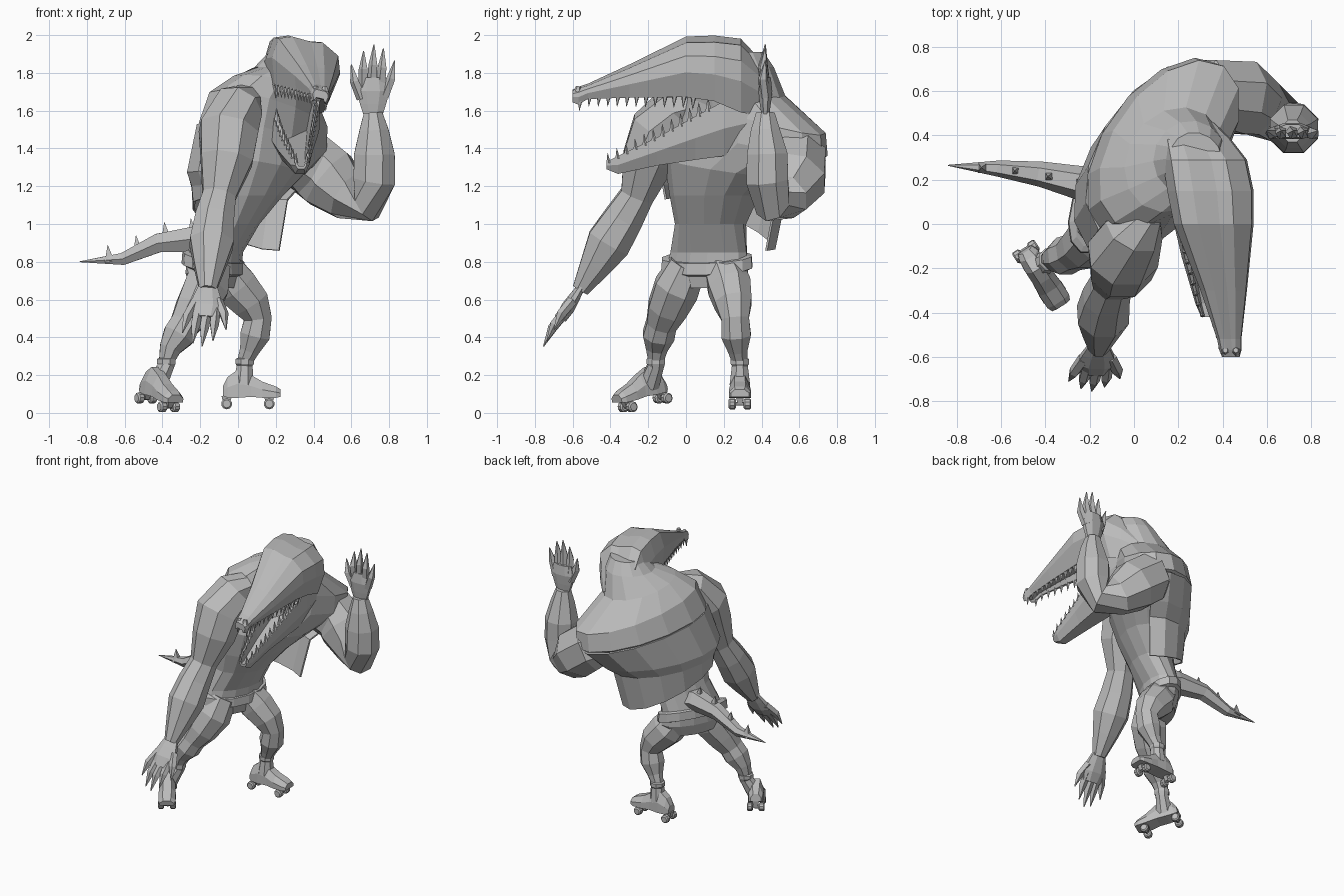
import bpy
import bmesh
import math
from mathutils import Matrix, Vector

default_cube = bpy.data.objects.get("Cube")
if default_cube:
    bpy.data.objects.remove(default_cube, do_unlink=True)

grey = bpy.data.materials.new("plain_grey")
grey.use_nodes = True
grey.diffuse_color = (0.5, 0.5, 0.5, 1)
grey.node_tree.nodes["Principled BSDF"].inputs["Base Color"].default_value = grey.diffuse_color


def finish(name, bm, matrix=None):
    """Turn a bmesh into a named flat-shaded object."""
    bmesh.ops.recalc_face_normals(bm, faces=bm.faces)
    if matrix:
        bm.transform(matrix)
    mesh = bpy.data.meshes.new(name)
    bm.to_mesh(mesh)
    bm.free()
    mesh.materials.append(grey)
    obj = bpy.data.objects.new(name, mesh)
    bpy.context.scene.collection.objects.link(obj)
    return obj


def loft(bm, rings, closed=True):
    """Bridge rings of points with quads; cap the ends of closed rings."""
    rows = [[bm.verts.new(p) for p in ring] for ring in rings]
    count = len(rows[0])
    for low, high in zip(rows, rows[1:]):
        for i in range(count if closed else count - 1):
            j = (i + 1) % count
            bm.faces.new((low[i], low[j], high[j], high[i]))
    if closed:
        bm.faces.new(rows[0][::-1])
        bm.faces.new(rows[-1])


def tube(bm, points, radii, sides=8, normal=(0, 1, 0), flat=1.0):
    """Loft a tapering limb along a path."""
    pts = [Vector(p) for p in points]
    rings = []
    for i, (p, r) in enumerate(zip(pts, radii)):
        along = (pts[min(i + 1, len(pts) - 1)] - pts[max(i - 1, 0)]).normalized()
        a = along.cross(Vector(normal)).normalized()
        b = a.cross(along)
        turns = [math.tau * (k + 0.5) / sides for k in range(sides)]
        rings.append([p + a * r * math.cos(t) + b * r * flat * math.sin(t) for t in turns])
    loft(bm, rings)


def limb(name, stations, sides=8):
    """Tube whose flats, rather than corners, lie near the given radius."""
    bm = bmesh.new()
    tube(bm, [s[:3] for s in stations], [s[3] * 1.06 for s in stations], sides)
    return finish(name, bm)


def body_ring(z, x, y, width, depth, angle=55, tilt=0.0, pitch=0.0, start=0, end=360, steps=14):
    """Ellipse across the shoulders, turned about z, tilted sideways and pitched."""
    u = Vector((math.cos(math.radians(angle)), math.sin(math.radians(angle)), 0))
    back = Vector((-u.y, u.x, 0))
    ring = []
    for k in range(steps):
        t = math.radians(start + (end - start) * k / (steps if end - start == 360 else steps - 1))
        p = Vector((x, y, z + tilt * math.cos(t) + pitch * math.sin(t)))
        ring.append(p + u * width * math.cos(t) + back * depth * math.sin(t))
    return ring


# Torso, shoulders and neck
bm = bmesh.new()
loft(bm, [body_ring(*s) for s in (
    (0.66, -0.13, 0.11, 0.19, 0.10, 65),
    (0.74, -0.13, 0.11, 0.24, 0.12, 65),
    (0.85, -0.12, 0.12, 0.22, 0.125, 65),
    (1.0, -0.05, 0.13, 0.2, 0.15, 60),
    (1.15, 0.03, 0.15, 0.26, 0.18),
    (1.3, 0.09, 0.19, 0.34, 0.22, 55, -0.05),
    (1.45, 0.13, 0.34, 0.465, 0.27, 55, -0.1),
    (1.59, 0.16, 0.36, 0.43, 0.25, 55, -0.12),
    (1.73, 0.18, 0.29, 0.25, 0.21, 55, -0.06),
    (1.83, 0.25, 0.30, 0.17, 0.16),
    (1.91, 0.28, 0.30, 0.11, 0.12))])
finish("torso", bm)

# Open vest: wide shelf over the back, then an inset hanging hem
bm = bmesh.new()
loft(bm, [body_ring(*s, 0, -6, 200, 9) for s in (
    (1.44, 0.125, 0.335, 0.45, 0.26, 55, -0.1),
    (1.24, 0.06, 0.23, 0.42, 0.265, 55, -0.04),
    (1.17, 0.04, 0.2, 0.35, 0.24, 55, -0.04),
    (1.0, 0.02, 0.18, 0.31, 0.22, 55, -0.14))], closed=False)
vest = finish("vest", bm)
vest.modifiers.new("thickness", "SOLIDIFY").thickness = 0.012

# Belt, dipping at the front
bm = bmesh.new()
loft(bm, [body_ring(z, -0.13, 0.11, w, w - 0.125, 65, 0, 0.035) for z, w in
          ((0.755, 0.24), (0.765, 0.265), (0.825, 0.26), (0.835, 0.23))])
finish("belt", bm)

# Legs with boot shafts and collars
legs = {
    "right": ((-0.14, 0.01, 0.78, 0.10), (-0.17, -0.05, 0.66, 0.12), (-0.23, -0.1, 0.55, 0.105),
              (-0.28, -0.13, 0.47, 0.082), (-0.315, -0.145, 0.41, 0.085),
              (-0.36, -0.155, 0.34, 0.058), (-0.38, -0.16, 0.27, 0.04)),
    "left": ((-0.09, 0.19, 0.78, 0.1), (-0.01, 0.23, 0.67, 0.115), (0.07, 0.25, 0.58, 0.1),
             (0.105, 0.26, 0.5, 0.075), (0.09, 0.265, 0.41, 0.08),
             (0.06, 0.275, 0.33, 0.052), (0.035, 0.285, 0.27, 0.04))}
ankles = {"right": (-0.43, -0.195), "left": (0.03, 0.285)}
for side, stations in legs.items():
    limb(side + "_leg", stations)
    x, y, z, r = stations[-1]
    foot_x, foot_y = ankles[side]
    limb(side + "_boot_shaft", ((foot_x, foot_y, 0.15, 0.055), (x, y, 0.25, 0.043),
                                (x, y, 0.26, 0.05), (x, y, 0.285, 0.05), (x, y, 0.29, 0.04)))


def skate(side, matrix):
    """Boot and two axles of wheels, toe along local x."""
    bm = bmesh.new()
    rings = []
    for x, w, low, high in ((-0.11, 0.036, 0.09, 0.14), (-0.085, 0.048, 0.08, 0.19),
                            (-0.03, 0.053, 0.08, 0.23), (0.04, 0.053, 0.085, 0.2),
                            (0.1, 0.058, 0.08, 0.165), (0.17, 0.058, 0.08, 0.14),
                            (0.195, 0.048, 0.085, 0.125)):
        mid = (low + high) / 2
        rings.append([(x, -w, low), (x, -w, mid), (x, -w / 2, high),
                      (x, w / 2, high), (x, w, mid), (x, w, low)])
    loft(bm, rings)
    finish(side + "_boot", bm, matrix)
    bm = bmesh.new()
    for x in (-0.09, 0.135):
        tube(bm, [(x, 0, 0.045), (x, 0, 0.09)], [0.02, 0.04], 4, flat=0.8)
        tube(bm, [(x, -0.04, 0.048), (x, 0.04, 0.048)], [0.01] * 2, 6, (0, 0, 1))
        for y in (-0.04, 0.04):
            tube(bm, [(x, y + d, 0.048) for d in (-0.02, -0.013, 0.013, 0.02)],
                 [0.021, 0.029, 0.029, 0.021], 10, (0, 0, 1))
    finish(side + "_wheels", bm, matrix)


skate("left", Matrix.Translation((0.03, 0.285, 0)))
skate("right", Matrix.Translation((-0.445, -0.19, 0.013))
      @ Matrix.Rotation(math.radians(-57), 4, "Z") @ Matrix.Rotation(math.radians(12), 4, "Y"))

# Arms
limb("right_arm", ((0.05, 0.05, 1.66, 0.08), (0.0, -0.03, 1.62, 0.13), (-0.05, -0.14, 1.49, 0.158),
                   (-0.06, -0.2, 1.34, 0.14), (-0.1, -0.26, 1.15, 0.09), (-0.125, -0.33, 1.03, 0.105),
                   (-0.14, -0.41, 0.9, 0.118), (-0.15, -0.48, 0.78, 0.085), (-0.16, -0.56, 0.65, 0.045)))
limb("left_arm", ((0.27, 0.5, 1.35, 0.12), (0.38, 0.58, 1.32, 0.17), (0.48, 0.57, 1.24, 0.17),
                  (0.58, 0.52, 1.15, 0.13), (0.68, 0.46, 1.11, 0.1), (0.722, 0.43, 1.23, 0.113),
                  (0.722, 0.43, 1.37, 0.11), (0.72, 0.42, 1.5, 0.078), (0.715, 0.42, 1.59, 0.05)))


def hand(name, wrist, along, across):
    """Flat palm with five pointed fingers."""
    along, across = Vector(along).normalized(), Vector(across)
    normal = across.cross(along)

    def place(side, length, lift=0.0):
        return Vector(wrist) + across * side + along * length + normal * lift

    bm = bmesh.new()
    tube(bm, [place(0, d) for d in (-0.02, 0.05, 0.12, 0.19)],
         [0.05, 0.075, 0.095, 0.075], 8, normal, 0.42)
    for base, root, tip, reach in ((-0.06, 0.08, -0.115, 0.26), (-0.05, 0.14, -0.05, 0.33),
                                   (-0.005, 0.15, 0.005, 0.365), (0.04, 0.14, 0.055, 0.345),
                                   (0.06, 0.09, 0.115, 0.28)):
        middle = place((base + tip * 2) / 3, (root + reach) / 2, 0.012)
        tube(bm, [place(base, root), middle, place(tip, reach)],
             [0.028, 0.026, 0.003], 5, normal)
    finish(name, bm)


hand("left_hand", (0.715, 0.42, 1.585), (0, 0, 1), (1, 0, 0))
hand("right_hand", (-0.16, -0.56, 0.66), (-0.07, -0.53, -0.84), (-1, 0, 0))

# Tail with a row of spikes
limb("tail", ((-0.06, 0.15, 0.88, 0.09), (-0.22, 0.18, 0.92, 0.075), (-0.42, 0.225, 0.9, 0.054),
              (-0.61, 0.25, 0.815, 0.035), (-0.84, 0.265, 0.8, 0.002)), 6)
bm = bmesh.new()
for x, y, z in ((-0.24, 0.19, 0.97), (-0.38, 0.215, 0.95), (-0.53, 0.24, 0.88), (-0.68, 0.255, 0.83)):
    tube(bm, [(x, y, z - 0.03), (x - 0.01, y, z + 0.06)], [0.036, 0.001], 4)
finish("tail_spikes", bm)

# Jaw stations: y, centre x, half width, bottom, top
upper = ((-0.6, 0.437, 0.04, 1.65, 1.71), (-0.57, 0.435, 0.05, 1.64, 1.725), (-0.52, 0.43, 0.055, 1.67, 1.74),
         (-0.3, 0.405, 0.105, 1.685, 1.84), (0.0, 0.36, 0.18, 1.7, 1.985), (0.15, 0.345, 0.195, 1.68, 1.99),
         (0.29, 0.32, 0.19, 1.62, 1.975), (0.38, 0.28, 0.16, 1.6, 1.88), (0.46, 0.26, 0.1, 1.6, 1.73))
lower = ((-0.42, 0.335, 0.03, 1.29, 1.33), (-0.36, 0.33, 0.05, 1.265, 1.36), (-0.15, 0.31, 0.09, 1.31, 1.46),
         (0.05, 0.3, 0.125, 1.34, 1.57), (0.2, 0.29, 0.15, 1.36, 1.65), (0.33, 0.27, 0.16, 1.4, 1.67))
upper_shape = ((-0.92, 0), (-1, 0.5), (-0.8, 0.88), (-0.4, 0.97), (0.15, 0.95), (0.5, 0.98),
               (0.95, 0.8), (1, 0.5), (0.7, 0), (0.5, 0.03), (0.35, 0.25), (-0.55, 0.25), (-0.75, 0.03))
lower_shape = ((-0.9, 1), (-1.05, 0.5), (-0.55, 0), (0.5, 0), (0.95, 0.5), (0.95, 1),
               (0.75, 0.95), (0.5, 0.45), (-0.5, 0.45), (-0.7, 0.95))
ROLL = 0.22


def jaw(name, stations, shape, roll):
    bm = bmesh.new()
    loft(bm, [[(x + w * a, y, low + (high - low) * b - roll * w * a) for a, b in shape]
              for y, x, w, low, high in stations])
    finish(name, bm)


def teeth(name, stations, level, direction, roll, edges, first, last, count):
    """Pointed teeth along both lips of a jaw."""
    bm = bmesh.new()
    for k in range(count):
        y = first + (last - first) * k / (count - 1)
        a, b = next((p, q) for p, q in zip(stations, stations[1:]) if p[0] <= y <= q[0])
        s = [m + (n - m) * (y - a[0]) / (b[0] - a[0]) for m, n in zip(a, b)]
        size = 0.04 + 0.025 * k / count
        for edge in edges:
            x = s[1] + edge * s[2]
            z = s[level] - roll * edge * s[2]
            tube(bm, [(x, y, z - direction * 0.012), (x, y - 0.005, z + direction * size)],
                 [size * 0.3, 0.001], 5)
    finish(name, bm)


jaw("upper_jaw_and_skull", upper, upper_shape, ROLL)
jaw("lower_jaw", lower, lower_shape, 0)
teeth("upper_teeth", upper, 3, -1, ROLL, (-0.84, 0.6), -0.56, 0.04, 13)
teeth("lower_teeth", lower, 4, 1, 0, (-0.8, 0.85), -0.41, 0.12, 12)

# Nostril bumps
bm = bmesh.new()
for x in (0.412, 0.46):
    tube(bm, [(x, -0.575, 1.7), (x, -0.57, 1.73)], [0.022, 0.012], 6)
finish("nostrils", bm)
